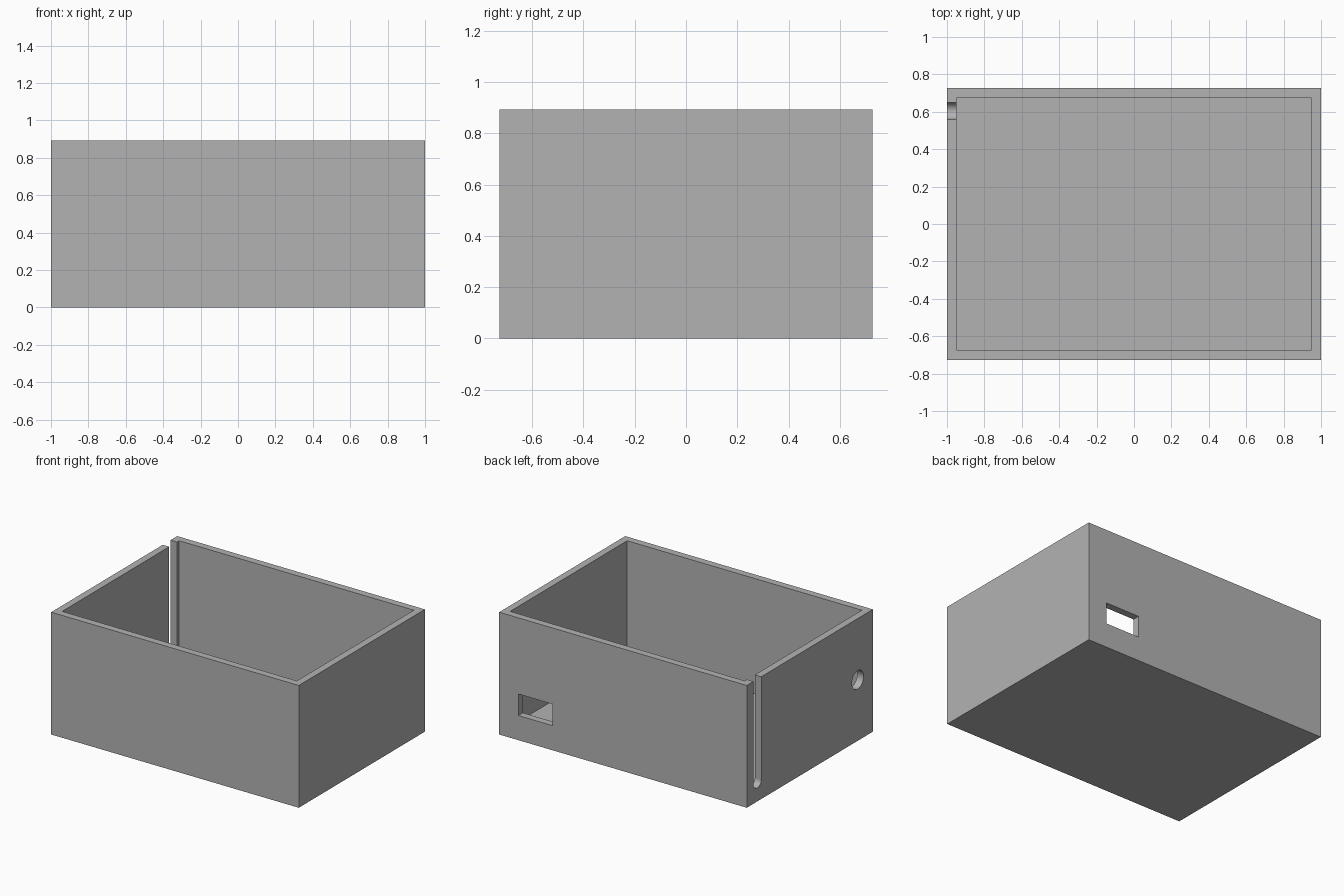
import bpy
import math

cube = bpy.data.objects.get("Cube")
if cube:
    bpy.data.objects.remove(cube, do_unlink=True)

# Overall sizes
HALF_X, HALF_Y, HEIGHT, WALL = 1.0, 0.727, 0.893, 0.052

plastic = bpy.data.materials.new("grey plastic")
colour = (0.45, 0.45, 0.45, 1)
plastic.diffuse_color = colour
plastic.use_nodes = True
bsdf = next(n for n in plastic.node_tree.nodes if n.type == "BSDF_PRINCIPLED")
bsdf.inputs["Base Color"].default_value = colour


def box(name, low, high):
    """Box between two opposite corners."""
    centre = [(a + b) / 2 for a, b in zip(low, high)]
    bpy.ops.mesh.primitive_cube_add(size=1, location=centre)
    obj = bpy.context.object
    obj.name = name
    obj.scale = [b - a for a, b in zip(low, high)]
    bpy.ops.object.transform_apply(location=True, rotation=True, scale=True)
    obj.data.materials.append(plastic)
    return obj


def side_cylinder(name, radius, y, z):
    """Cylinder along x through the right side wall."""
    bpy.ops.mesh.primitive_cylinder_add(
        vertices=48, radius=radius, depth=4 * WALL,
        location=(-HALF_X, y, z), rotation=(0, math.pi / 2, 0))
    obj = bpy.context.object
    obj.name = name
    bpy.ops.object.transform_apply(location=True, rotation=True, scale=True)
    obj.data.materials.append(plastic)
    return obj


def boolean(target, tool, operation="DIFFERENCE"):
    """Apply a boolean and remove its tool."""
    tool.hide_render = True
    mod = target.modifiers.new(tool.name, "BOOLEAN")
    mod.operation = operation
    mod.solver = "EXACT"
    mod.object = tool
    bpy.context.view_layer.objects.active = target
    bpy.ops.object.modifier_apply(modifier=mod.name)
    bpy.data.objects.remove(tool, do_unlink=True)


# Open-topped shell
shell = box("enclosure_shell", (-HALF_X, -HALF_Y, 0), (HALF_X, HALF_Y, HEIGHT))
boolean(shell, box("cavity_cutter",
                   (WALL - HALF_X, WALL - HALF_Y, WALL),
                   (HALF_X - WALL, HALF_Y - WALL, HEIGHT + 0.2)))

# Rectangular port through the back wall
boolean(shell, box("port_cutter", (0.57, HALF_Y - 2 * WALL, 0.18),
                   (0.845, HALF_Y + WALL, 0.337)))

# Round hole in the right side wall
boolean(shell, side_cylinder("hole_cutter", 0.067, -0.553, 0.445))

# Round-ended cable slot, open at the rim
slot_y, slot_z, slot_r = 0.605, 0.143, 0.045
slot = box("slot_cutter", (-HALF_X - 2 * WALL, slot_y - slot_r, slot_z),
           (-HALF_X + 2 * WALL, slot_y + slot_r, HEIGHT + 0.2))
boolean(slot, side_cylinder("slot_end", slot_r, slot_y, slot_z), "UNION")
boolean(shell, slot)

# Smooth the round walls, keep the edges sharp
bpy.ops.object.select_all(action="DESELECT")
shell.select_set(True)
bpy.context.view_layer.objects.active = shell
bpy.ops.object.shade_smooth_by_angle(angle=math.radians(30))
